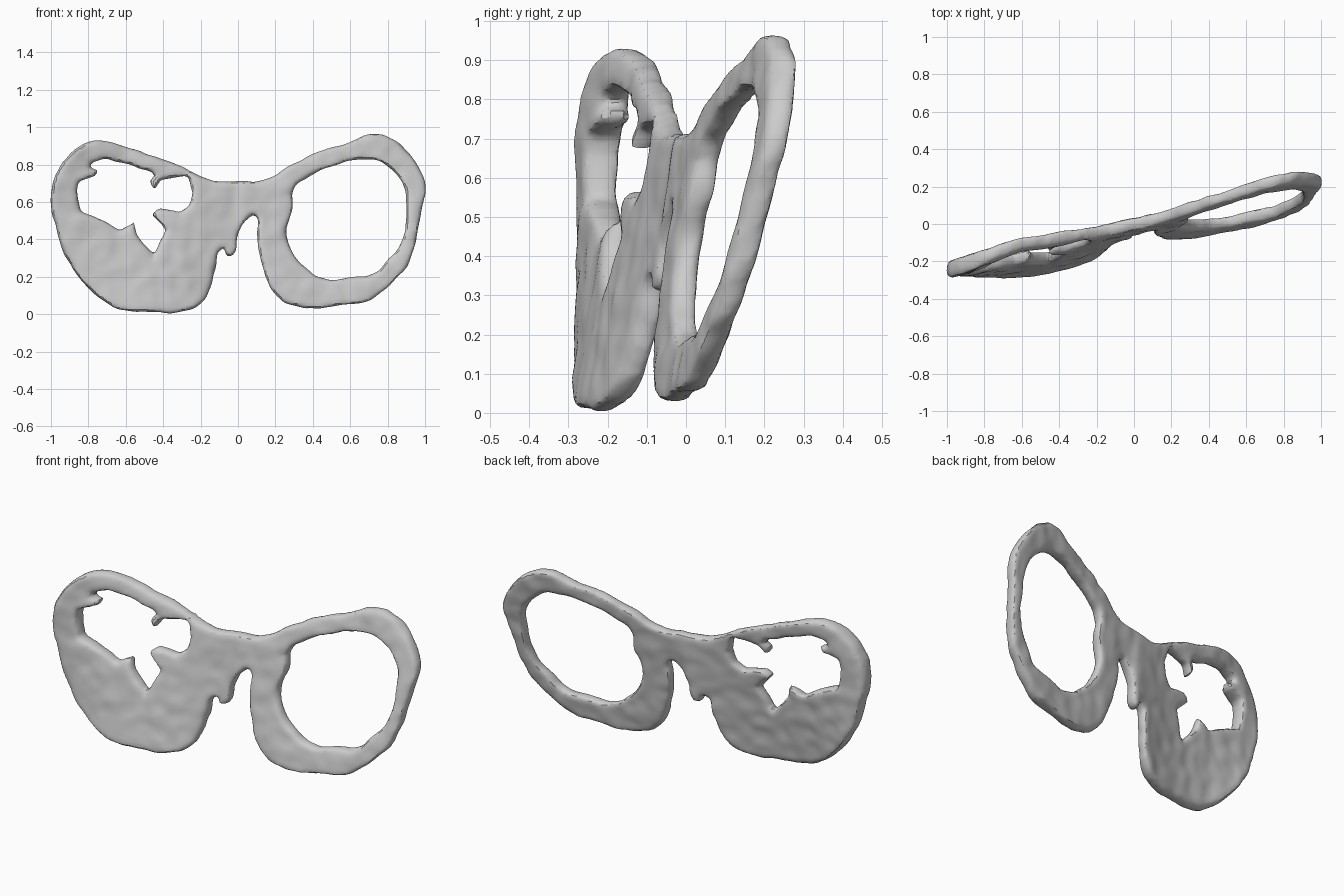
import bpy
from mathutils import Vector, noise

if "Cube" in bpy.data.objects:
    bpy.data.objects.remove(bpy.data.objects["Cube"])

# Front-view outline of both rims, bridge and the small nose stub (x, z)
outline = [
    (0, .712), (.13, .713), (.28, .795), (.45, .875), (.6, .92), (.7, .96), (.79, .953),
    (.93, .84), (1, .7), (.97, .5), (.92, .29), (.81, .155), (.69, .07), (.6, .052),
    (.28, .05), (.19, .12), (.13, .26), (.1, .42), (.09, .53), (.05, .51), (0, .43),
    (-.02, .32), (-.055, .31), (-.085, .35), (-.12, .25), (-.165, .1), (-.24, .03),
    (-.46, .012), (-.63, .025), (-.77, .11), (-.9, .27), (-.97, .45), (-1, .64),
    (-.93, .82), (-.8, .92), (-.65, .912), (-.5, .86), (-.35, .81), (-.13, .713)]

# Open right eye hole
right_hole = [
    (.3, .68), (.37, .73), (.5, .79), (.7, .83), (.77, .81), (.88, .7), (.9, .55), (.88, .4),
    (.81, .3), (.72, .215), (.6, .2), (.47, .185), (.36, .25), (.28, .35), (.255, .45), (.29, .55)]

# Ragged break in the left lens
left_hole = [
    (-.86, .66), (-.85, .71), (-.82, .72), (-.76, .74), (-.75, .77), (-.79, .78), (-.79, .81),
    (-.7, .83), (-.58, .80), (-.46, .76), (-.44, .74), (-.475, .71), (-.45, .67),
    (-.41, .72), (-.35, .73), (-.27, .74), (-.24, .65), (-.26, .58), (-.31, .545),
    (-.42, .565), (-.46, .535), (-.385, .45), (-.45, .315), (-.54, .42), (-.56, .49),
    (-.63, .45), (-.72, .5), (-.84, .55)]


def depth(x, z):
    """Middle-surface y: the right rim tilts back, the left lens bulges forward."""
    right = -.109 + .152 * z + (.17 + .093 * z) * x
    t, k = max(0, -x), (z - .1) / .75
    low = -.055 - .52 * t + .345 * t * t
    high = .02 - .22 * t - .05 * max(0, (t - .6) / .4)
    left = low + (high - low) * k
    s = min(1, max(0, (x + .08) / .16))
    s = s * s * (3 - 2 * s)
    return left + (right - left) * s


# Flat rounded plate cut with the two holes
curve = bpy.data.curves.new("plate_profile", 'CURVE')
curve.dimensions = '2D'
curve.fill_mode = 'BOTH'
curve.extrude = .012
curve.bevel_depth = .022
curve.bevel_resolution = 2
curve.offset = -.022
curve.resolution_u = 4
for pts, handle in ((outline, 'AUTO'), (right_hole, 'AUTO'), (left_hole, 'VECTOR')):
    sp = curve.splines.new('BEZIER')
    sp.bezier_points.add(len(pts) - 1)
    sp.use_cyclic_u = True
    for bp, (x, z) in zip(sp.bezier_points, pts):
        bp.co = (x, z, 0)
        bp.handle_left_type = bp.handle_right_type = handle
helper = bpy.data.objects.new("plate_profile", curve)
bpy.context.collection.objects.link(helper)


def evaluated_mesh(ob):
    dg = bpy.context.evaluated_depsgraph_get()
    dg.update()
    return bpy.data.meshes.new_from_object(ob.evaluated_get(dg))


# Weld and remesh into one even skin
frame = bpy.data.objects.new("eyeglass_frame", evaluated_mesh(helper))
bpy.context.collection.objects.link(frame)
bpy.data.objects.remove(helper)
weld = frame.modifiers.new("weld", 'WELD')
weld.merge_threshold = .0005
rem = frame.modifiers.new("remesh", 'REMESH')
rem.mode = 'VOXEL'
rem.voxel_size = .014
mesh = evaluated_mesh(frame)
frame.modifiers.clear()
frame.data = mesh

# Stand the plate up, bend it in depth, thicken the outer left rim, add slight waviness
for v in mesh.vertices:
    x, z, t = v.co
    n = noise.noise_vector(Vector((x, z, t)) * 14) * .006
    thick = 1 + .35 * min(1, max(0, (-x - .65) / .2))
    v.co = (x + n.x, depth(x, z) - t * thick + n.y, max(0, z + n.z))

bpy.context.view_layer.objects.active = frame
frame.select_set(True)
bpy.ops.object.shade_smooth_by_angle()
